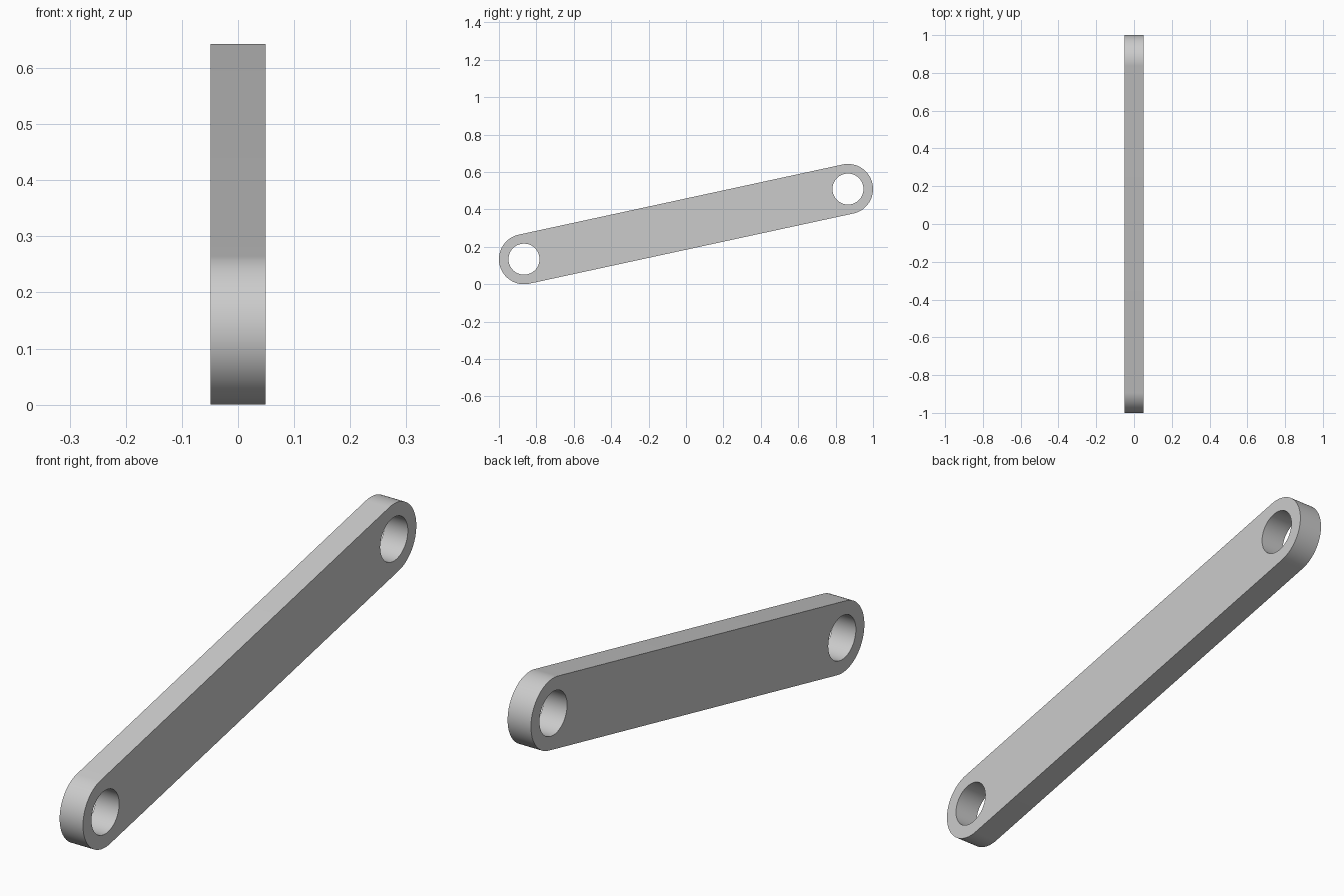
import bpy
import bmesh
from math import atan2, cos, sin, pi
from mathutils import Vector

cube = bpy.data.objects.get("Cube")
if cube:
    bpy.data.objects.remove(cube, do_unlink=True)

HALF_THICK = 0.049
END_RADIUS = 0.134
HOLE_RADIUS = 0.083
LOW = Vector((-HALF_THICK, -0.866, 0.134))
HIGH = Vector((-HALF_THICK, 0.866, 0.509))
STEPS = 48


def arc(centre, radius, start, sweep, count):
    """Points along an arc in the side (y, z) plane."""
    angles = [start + sweep * i / STEPS for i in range(count)]
    return [centre + radius * Vector((0, cos(a), sin(a))) for a in angles]


def add_loop(bm, points):
    """Closed ring of edges through the points."""
    verts = [bm.verts.new(p) for p in points]
    return [bm.edges.new((v, verts[i - 1])) for i, v in enumerate(verts)]


# Steel colour
steel = bpy.data.materials.new("light grey")
steel.use_nodes = True
colour = (0.6, 0.6, 0.6, 1)
steel.diffuse_color = colour
steel.node_tree.nodes["Principled BSDF"].inputs["Base Color"].default_value = colour

# Rounded bar outline with a pin hole at each end
bm = bmesh.new()
tilt = atan2(HIGH.z - LOW.z, HIGH.y - LOW.y)
outline = (arc(HIGH, END_RADIUS, tilt - pi / 2, pi, STEPS + 1)
           + arc(LOW, END_RADIUS, tilt + pi / 2, pi, STEPS + 1))
edges = add_loop(bm, outline)
for centre in (LOW, HIGH):
    edges += add_loop(bm, arc(centre, HOLE_RADIUS, 0, 2 * pi, STEPS))
bmesh.ops.triangle_fill(bm, edges=edges, use_beauty=True, normal=(1, 0, 0))

# Thickness
result = bmesh.ops.extrude_face_region(bm, geom=bm.faces[:], use_keep_orig=True)
new_verts = [g for g in result["geom"] if isinstance(g, bmesh.types.BMVert)]
bmesh.ops.translate(bm, verts=new_verts, vec=(2 * HALF_THICK, 0, 0))
bmesh.ops.recalc_face_normals(bm, faces=bm.faces[:])

mesh = bpy.data.meshes.new("link_bar")
bm.to_mesh(mesh)
bm.free()
mesh.materials.append(steel)
bar = bpy.data.objects.new("link_bar", mesh)
bpy.context.collection.objects.link(bar)

# Smooth round ends and holes, sharp rims
bpy.ops.object.select_all(action="DESELECT")
bar.select_set(True)
bpy.context.view_layer.objects.active = bar
bpy.ops.object.shade_smooth_by_angle(angle=pi / 6)
